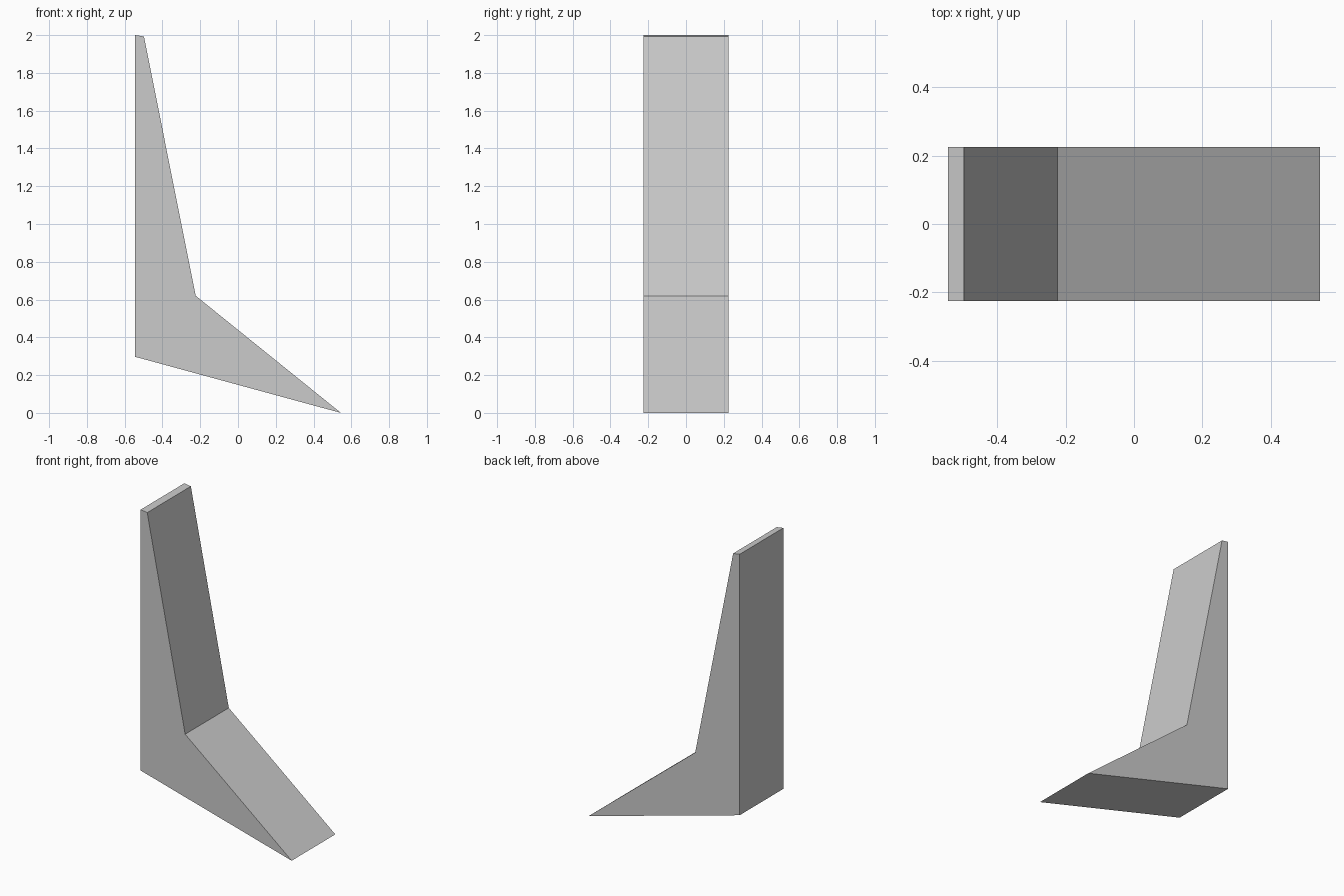
import bpy, bmesh

if "Cube" in bpy.data.objects:
    bpy.data.objects.remove(bpy.data.objects["Cube"])

# Side profile (x, z) of the tapered upright with its sloping toe
PROFILE = [(-0.545, 0.297), (0.545, 0.0), (-0.224, 0.62),
           (-0.498, 1.993), (-0.545, 2.0)]
HALF_WIDTH = 0.225

# Extrude the profile across the width
bm = bmesh.new()
side = bm.faces.new([bm.verts.new((x, -HALF_WIDTH, z)) for x, z in PROFILE])
extruded = bmesh.ops.extrude_face_region(bm, geom=[side], use_keep_orig=True)
verts = [v for v in extruded["geom"] if isinstance(v, bmesh.types.BMVert)]
bmesh.ops.translate(bm, vec=(0, 2 * HALF_WIDTH, 0), verts=verts)
bmesh.ops.recalc_face_normals(bm, faces=bm.faces)

mesh = bpy.data.meshes.new("angled_fin")
bm.to_mesh(mesh)
bm.free()
fin = bpy.data.objects.new("angled_fin", mesh)
bpy.context.collection.objects.link(fin)
